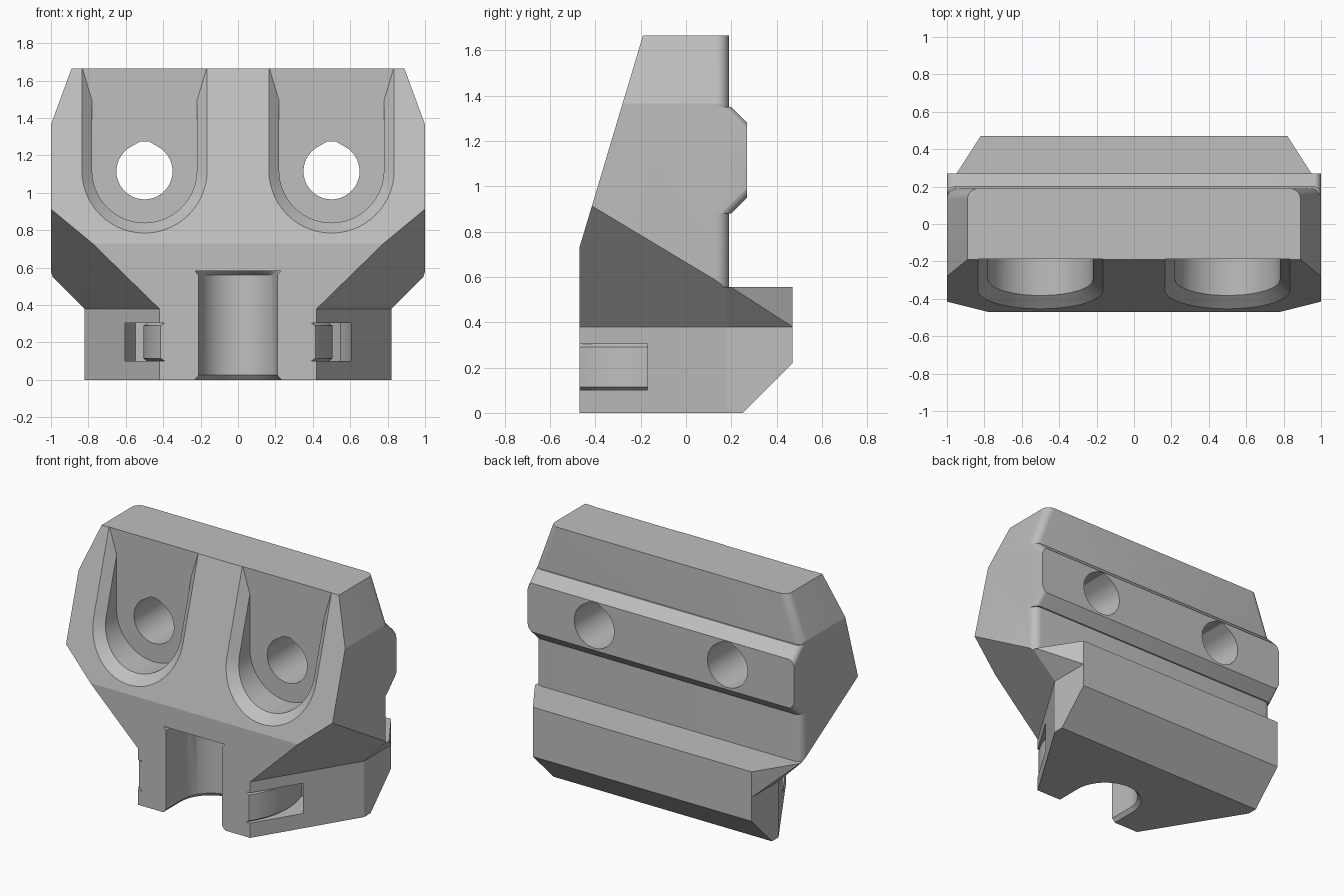
import bpy, bmesh
from math import sin, cos, pi, radians
from mathutils import Vector

if "Cube" in bpy.data.objects:
    bpy.data.objects.remove(bpy.data.objects["Cube"])

grey = bpy.data.materials.new("plain_grey")
grey.use_nodes = True
grey.diffuse_color = (0.52, 0.52, 0.52, 1)
grey.node_tree.nodes["Principled BSDF"].inputs["Base Color"].default_value = grey.diffuse_color


def loft(loops):
    """Closed solid through loops of equal point count."""
    bm = bmesh.new()
    rings = [[bm.verts.new(p) for p in loop] for loop in loops]
    for a, b in zip(rings, rings[1:]):
        for i in range(len(a)):
            j = (i + 1) % len(a)
            bm.faces.new((a[i], a[j], b[j], b[i]))
    bm.faces.new(rings[0])
    bm.faces.new(rings[-1])
    bmesh.ops.recalc_face_normals(bm, faces=bm.faces[:])
    return bm


def slice_off(bm, point, normal):
    """Remove everything on the normal's side and close the cut."""
    bmesh.ops.bisect_plane(bm, geom=bm.verts[:] + bm.edges[:] + bm.faces[:], dist=1e-5,
                           plane_co=point, plane_no=normal, clear_outer=True)
    bmesh.ops.holes_fill(bm, edges=[e for e in bm.edges if e.is_boundary], sides=0)
    bmesh.ops.recalc_face_normals(bm, faces=bm.faces[:])


def slice_both(bm, point, normal):
    for s in (1, -1):
        slice_off(bm, Vector((s * point[0], *point[1:])), Vector((s * normal[0], *normal[1:])))


def make(name, bm):
    if bm.calc_volume(signed=True) < 0:
        bmesh.ops.reverse_faces(bm, faces=bm.faces[:])
    mesh = bpy.data.meshes.new(name)
    bm.to_mesh(mesh)
    bm.free()
    ob = bpy.data.objects.new(name, mesh)
    bpy.context.scene.collection.objects.link(ob)
    return ob


def combine(target, name, bm, operation):
    tool = make(name, bm)
    tool.hide_render = True
    mod = target.modifiers.new(name, "BOOLEAN")
    mod.operation, mod.solver, mod.object = operation, "EXACT", tool
    bpy.context.view_layer.objects.active = target
    bpy.ops.object.modifier_apply(modifier=name)
    bpy.data.objects.remove(tool)


def across(profile, half=1.0):
    return loft([[(x, y, z) for y, z in profile] for x in (-half, half)])


def upright(plan, z0, z1):
    return loft([[(x, y, z) for x, y in plan] for z in (z0, z1)])


def front_y(z):
    return -0.47 + (z - 0.73) * 0.28 / 0.935


def arc(cx, cy, r, a0, a1, n=28):
    return [(cx + r * cos(a0 + (a1 - a0) * i / n), cy + r * sin(a0 + (a1 - a0) * i / n))
            for i in range(n + 1)]


# Sloping undercuts shared by the upper body and the rear rail
front_corner, wall_bend, side_tip = (Vector(p) for p in
                                     ((0.42, -0.47, 0.38), (0.82, 0.18, 0.38), (1, -0.41, 0.91)))
under_normal = (wall_bend - front_corner).cross(side_tip - front_corner)


def undercut(bm):
    slice_both(bm, front_corner, under_normal)
    slice_both(bm, wall_bend, (1, 0, -1))


# Upper body with sloped front, clipped top corners and rounded rear edges
body = across([(-0.47, 0.3), (-0.47, 0.73), (-0.19, 1.665), (0.19, 1.665), (0.19, 0.3)])
slice_both(body, (1, 0, 1.365), (0.3, 0, 0.11))
rear_edges = [e for e in body.edges
              if all(v.co.y > 0.18 and abs(v.co.x) > 0.8 for v in e.verts)
              and abs(e.verts[0].co.z - e.verts[1].co.z) > 0.1]
bmesh.ops.bevel(body, geom=rear_edges, offset=0.055, segments=6, profile=0.5, affect="EDGES")
undercut(body)
bracket = make("clamp_bracket", body)

# Screw pockets with flared rims
for side in (-0.5, 0.5):
    def pocket_loop(r, depth):
        outline = [(side + r, 2.1), (side - r, 2.1)] + arc(side, 1.12, r, pi, 2 * pi)
        return [(x, front_y(z) + depth, z) for x, z in outline]
    pocket = loft([pocket_loop(0.38, -0.045), pocket_loop(0.28, 0.055), pocket_loop(0.28, 0.8)])
    slice_off(pocket, Vector((0, -0.187, 0)), Vector((0, 1, 0)))
    combine(bracket, "screw_pocket", pocket, "DIFFERENCE")

# Rear rail
rail = across([(0, 0.3), (0.47, 0.3), (0.47, 0.555), (0, 0.555)])
slice_both(rail, (0.82, 0.47, 0), (0.28, 0.18, 0))
undercut(rail)
combine(bracket, "rear_rail", rail, "UNION")

# Foot with tapered side walls and chamfered rear edge
half = [(0.42, -0.47), (0.82, 0.18), (0.82, 0.47)]
foot = upright(half + [(-x, y) for x, y in reversed(half)], 0, 0.38)
slice_off(foot, Vector((0, 0.25, 0)), Vector((0, 1, -1)))
combine(bracket, "foot", foot, "UNION")

# Chamfered ridge on the back with softened ends
ridge = across([(0.1, 0.88), (0.2, 0.88), (0.27, 0.95), (0.27, 1.28), (0.2, 1.35), (0.1, 1.35)])
end_edges = [e for e in ridge.edges
             if e.verts[0].co.x == e.verts[1].co.x
             and 0.05 < abs(e.verts[0].co.z - e.verts[1].co.z) < 0.1]
bmesh.ops.bevel(ridge, geom=end_edges, offset=0.04, segments=5, profile=0.5, affect="EDGES")
combine(bracket, "back_ridge", ridge, "UNION")

# Screw holes with slightly pointed roofs
for side in (-0.5, 0.5):
    outline = arc(side, 1.115, 0.15, radians(120), radians(420), 36)
    outline += [(side + 0.023, 1.275), (side - 0.023, 1.275)]
    hole = loft([[(x, y, z) for x, z in outline] for y in (-0.6, 0.6)])
    combine(bracket, "screw_hole", hole, "DIFFERENCE")


# Rod channel in the front, flared at the bottom, sloped at the top
def channel_loop(r, z, cy=-0.29):
    return [(x, y, z) for x, y in [(-r, -0.7), (r, -0.7)] + arc(0, cy, r, 0, pi)]


channel = loft([channel_loop(0.25, -0.02), channel_loop(0.21, 0.025),
                channel_loop(0.21, 0.56), channel_loop(0.23, 0.583, -0.35)])
combine(bracket, "rod_channel", channel, "DIFFERENCE")

# Curved strap slots in the side walls, with eased upper and lower lips
for s in (-1, 1):
    def slot_loop(inner, z):
        plan = arc(0, -0.18, 0.605, radians(-50), radians(25))
        plan += arc(0, -0.18, inner, radians(25), radians(-50))
        return [(s * x, y, z) for x, y in plan]
    slot = loft([slot_loop(0.485, 0.1), slot_loop(0.505, 0.115),
                 slot_loop(0.505, 0.29), slot_loop(0.485, 0.305)])
    combine(bracket, "strap_slot", slot, "DIFFERENCE")

# Finish
bracket.data.materials.clear()
bracket.data.materials.append(grey)
for poly in bracket.data.polygons:
    poly.material_index = 0
bpy.ops.object.select_all(action="DESELECT")
bracket.select_set(True)
bpy.context.view_layer.objects.active = bracket
bpy.ops.object.shade_smooth_by_angle(angle=radians(16))
